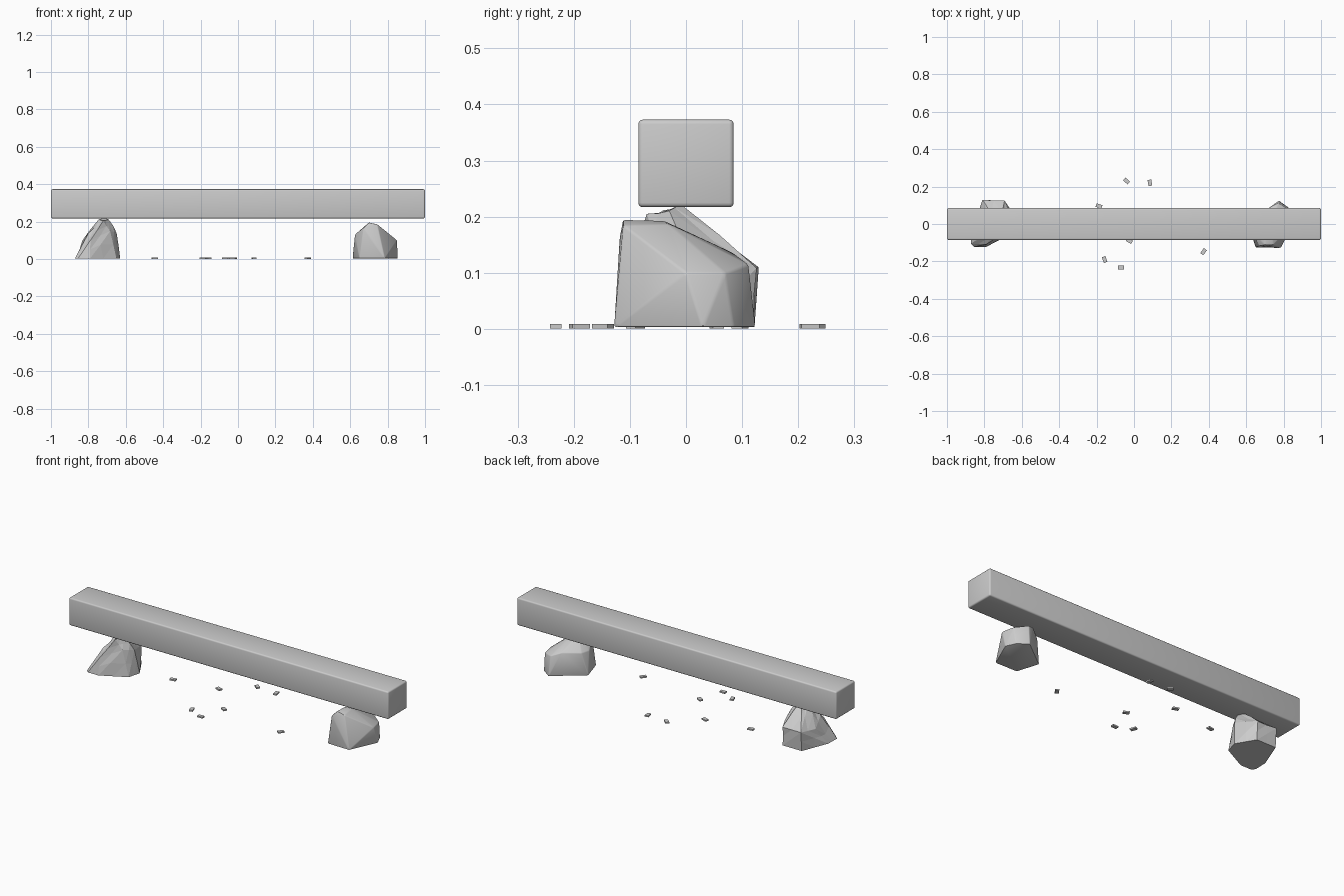
import bpy, bmesh, math, random
from mathutils import Vector

if "Cube" in bpy.data.objects:
    bpy.data.objects.remove(bpy.data.objects["Cube"])

random.seed(4)


def finish(bm, name, angle=None):
    bmesh.ops.recalc_face_normals(bm, faces=bm.faces)
    me = bpy.data.meshes.new(name)
    bm.to_mesh(me)
    bm.free()
    ob = bpy.data.objects.new(name, me)
    bpy.context.collection.objects.link(ob)
    if angle:
        bpy.ops.object.select_all(action='DESELECT')
        ob.select_set(True)
        bpy.context.view_layer.objects.active = ob
        bpy.ops.object.shade_smooth_by_angle(angle=math.radians(angle))
    return ob


def box(name, centre, size, turn=0, bevel=0.0):
    bm = bmesh.new()
    bmesh.ops.create_cube(bm, size=1)
    for v in bm.verts:
        v.co = Vector((v.co.x * size[0], v.co.y * size[1], v.co.z * size[2]))
    if bevel:
        bmesh.ops.bevel(bm, geom=bm.edges[:], offset=bevel, segments=3,
                        profile=0.5, affect='EDGES')
    ob = finish(bm, name, 40 if bevel else None)
    ob.location = centre
    ob.rotation_euler.z = math.radians(turn)
    return ob


def rock(name, points, rough=0.0, bevel=0.0, angle=None):
    """Convex stone around a few corner points, softened or chipped."""
    bm = bmesh.new()
    for p in points:
        bm.verts.new(p)
    res = bmesh.ops.convex_hull(bm, input=bm.verts[:])
    loose = [v for v in bm.verts if not v.link_faces]
    bmesh.ops.delete(bm, geom=loose, context='VERTS')
    bmesh.ops.dissolve_limit(bm, angle_limit=math.radians(4),
                             verts=bm.verts[:], edges=bm.edges[:])
    if bevel:
        bmesh.ops.bevel(bm, geom=bm.edges[:], offset=bevel, segments=2,
                        profile=0.5, affect='EDGES', clamp_overlap=True)
    if rough:
        bmesh.ops.triangulate(bm, faces=bm.faces[:])
        bmesh.ops.subdivide_edges(bm, edges=bm.edges[:], cuts=1, use_grid_fill=True)
        bm.normal_update()
        for v in bm.verts:
            if v.co.z > 0.02:
                v.co -= v.normal * random.uniform(-0.2, 1) * rough
    return finish(bm, name, angle)


# Squared beam
box("beam", (0, 0, 0.295), (2.0, 0.17, 0.156), bevel=0.008)

# Smooth stone under the right end
base_r = [(0.65, -0.125), (0.785, -0.128), (0.855, 0.03),
          (0.83, 0.085), (0.775, 0.125), (0.612, 0.0)]
top_r = [(0.625, -0.03, 0.13), (0.67, -0.118, 0.165), (0.70, -0.112, 0.195),
         (0.745, -0.112, 0.185), (0.735, -0.03, 0.187), (0.70, -0.04, 0.193),
         (0.85, 0.0, 0.1), (0.835, 0.07, 0.1), (0.77, 0.112, 0.115),
         (0.72, 0.085, 0.135), (0.64, 0.02, 0.13)]
rock("right_stone", [(x, y, 0.003) for x, y in base_r] + top_r,
     bevel=0.004, angle=30)

# Chipped stone under the left end
base_l = [(-0.872, -0.105), (-0.855, -0.122), (-0.79, -0.122), (-0.65, -0.05),
          (-0.63, 0.02), (-0.69, 0.122), (-0.81, 0.122), (-0.87, -0.03)]
top_l = [(-0.745, -0.04, 0.212), (-0.72, -0.01, 0.222), (-0.69, -0.03, 0.212),
         (-0.72, -0.07, 0.205), (-0.80, -0.06, 0.135), (-0.79, -0.11, 0.10),
         (-0.643, 0.0, 0.14), (-0.68, -0.06, 0.15), (-0.69, 0.13, 0.11),
         (-0.81, 0.13, 0.11), (-0.835, 0.03, 0.10), (-0.75, 0.05, 0.175)]
rock("left_stone", [(x, y, 0.003) for x, y in base_l] + top_l, rough=0.007)

# Wood chips scattered on the ground: x, y, turn
chips = [(-0.04, 0.23, -40), (0.085, 0.22, 100), (-0.187, 0.096, -20),
         (-0.025, -0.09, -30), (-0.157, -0.19, -70), (-0.07, -0.232, 0),
         (0.372, -0.148, 55), (-0.445, 0.055, 10)]
for i, (x, y, turn) in enumerate(chips):
    box(f"chip_{i + 1}", (x, y, 0.005), (0.033, 0.02, 0.008), turn)
